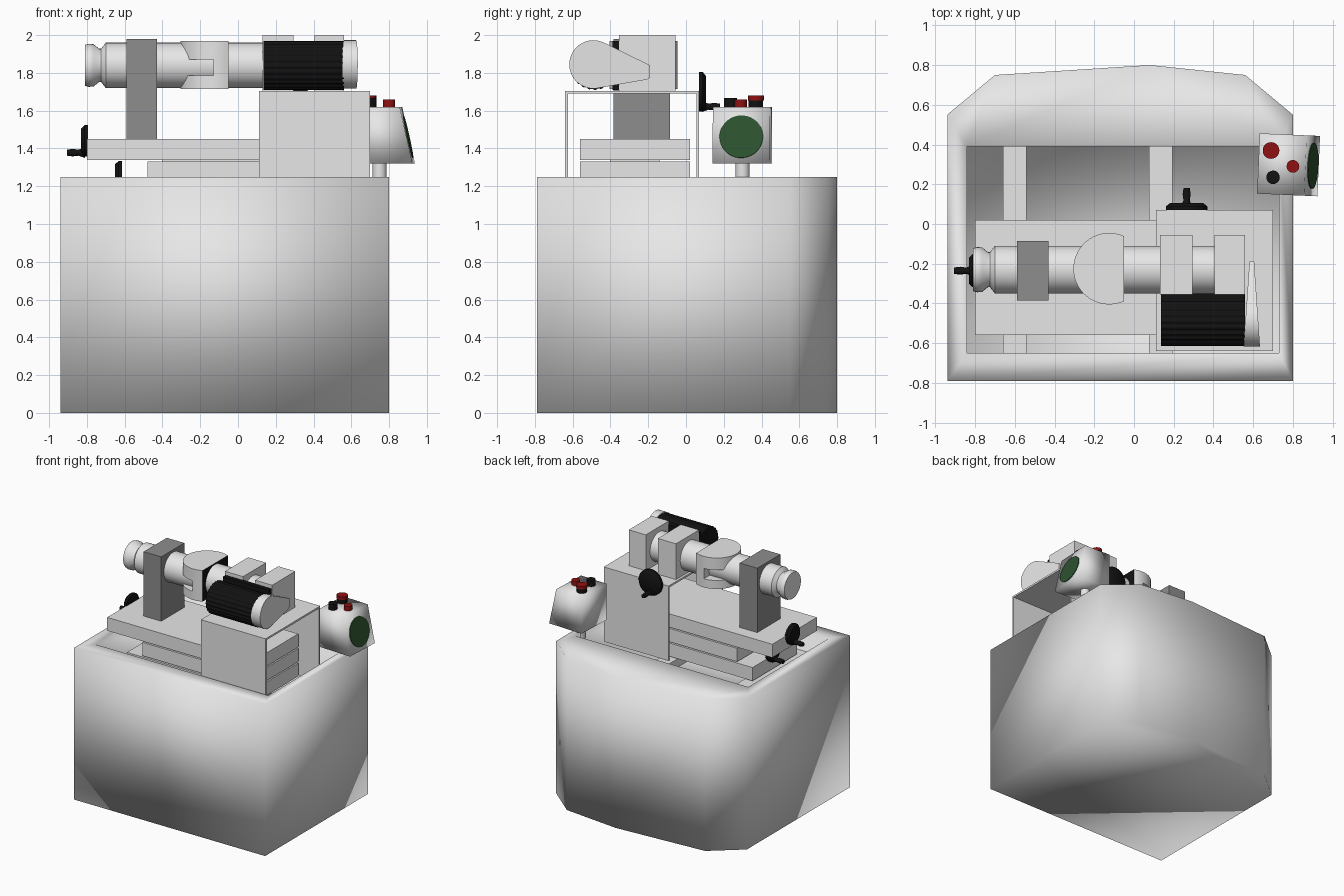
import bpy, bmesh, math
from mathutils import Vector, Matrix

cube = bpy.data.objects.get("Cube")
if cube:
    bpy.data.objects.remove(cube, do_unlink=True)


def material(name, rgb):
    m = bpy.data.materials.new(name)
    m.use_nodes = True
    m.diffuse_color = (*rgb, 1)
    node = next(n for n in m.node_tree.nodes if n.type == 'BSDF_PRINCIPLED')
    node.inputs["Base Color"].default_value = (*rgb, 1)
    return m


LIGHT = material("light grey", (0.8, 0.8, 0.8))
DARK = material("dark grey", (0.27, 0.27, 0.27))
BLACK = material("black", (0.006, 0.006, 0.006))
RED = material("red", (0.28, 0.006, 0.006))
GREEN = material("dark green", (0.026, 0.085, 0.028))


def finish(name, bm, mat, smooth=None):
    """Turn a bmesh into an object; smooth is an angle in degrees."""
    bmesh.ops.recalc_face_normals(bm, faces=bm.faces)
    mesh = bpy.data.meshes.new(name)
    bm.to_mesh(mesh)
    bm.free()
    mesh.materials.append(mat)
    ob = bpy.data.objects.new(name, mesh)
    bpy.context.collection.objects.link(ob)
    if smooth:
        bpy.ops.object.select_all(action='DESELECT')
        ob.select_set(True)
        bpy.context.view_layer.objects.active = ob
        bpy.ops.object.shade_smooth_by_angle(angle=math.radians(smooth))
    return ob


def box(name, xs, ys, zs, mat=LIGHT):
    bm = bmesh.new()
    bmesh.ops.create_cube(bm, size=1)
    for v in bm.verts:
        v.co = [(a + b) / 2 + c * (b - a) for (a, b), c in zip((xs, ys, zs), v.co)]
    return finish(name, bm, mat)


def loft(name, loops, mat, smooth=None):
    """Join equal closed loops of points and cap both ends."""
    bm = bmesh.new()
    rings = [[bm.verts.new(p) for p in loop] for loop in loops]
    for a, b in zip(rings, rings[1:]):
        for i in range(len(a)):
            j = (i + 1) % len(a)
            bm.faces.new((a[i], a[j], b[j], b[i]))
    bm.faces.new(rings[0])
    bm.faces.new(rings[-1])
    return finish(name, bm, mat, smooth)


def turned(name, origin, direction, profile, mat=LIGHT, sides=32):
    """Round part: profile is (distance along axis, radius)."""
    turn = Vector((0, 0, 1)).rotation_difference(Vector(direction)).to_matrix()
    angles = [math.tau * i / sides for i in range(sides)]
    loops = [[Vector(origin) + turn @ Vector((r * math.cos(a), r * math.sin(a), d))
              for a in angles] for d, r in profile]
    return loft(name, loops, mat, 40)


# Cabinet with a chamfered back and a sunken tray
outline = [(-.94, -.79), (.8, -.79), (.8, .55), (.56, .75), (.08, .8), (-.7, .75), (-.94, .55)]
tray = [(-.84, -.65), (.73, -.65), (.73, .39), (-.84, .39)]
TOP, FLOOR = 1.25, 1.02
bm = bmesh.new()
low, rim = [[bm.verts.new((x, y, z)) for x, y in outline] for z in (0, TOP)]
floor, lip = [[bm.verts.new((x, y, z)) for x, y in tray] for z in (FLOOR, TOP)]
for a, b in ((low, rim), (floor, lip)):
    for i in range(len(a)):
        j = (i + 1) % len(a)
        bm.faces.new((a[i], a[j], b[j], b[i]))
bm.faces.new(low)
bm.faces.new(floor)
for out, inn in (((0, 1), (1, 0)), ((1, 2), (2, 1)), ((2, 3), (2,)),
                 ((3, 4, 5), (3, 2)), ((5, 6), (3,)), ((6, 0), (0, 3))):
    bm.faces.new([rim[i] for i in out] + [lip[i] for i in inn])
finish("cabinet", bm, LIGHT, 180)

# Rails in the tray and the stacked slides
for name, x in (("left_rail", .075), ("right_rail", -.66)):
    box(name, (x, x + .12), (-.65, .39), (FLOOR, 1.09))
for name, x0, z in (("lower_slide", -.62, 1.10), ("middle_slide", -.48, 1.22), ("upper_slide", -.8, 1.34)):
    box(name, (x0, .535), (-.56, .02), (z, z + .11))
box("slide_core", (-.4, .45), (-.4, -.14), (1.09, 1.4))

# Bridge over the slides, open at both ends
bridge = [(-.64, 1.09), (-.64, 1.705), (.07, 1.705), (.07, 1.09),
          (.055, 1.09), (.055, 1.69), (-.625, 1.69), (-.625, 1.09)]
loft("bridge", [[(x, y, z) for y, z in bridge] for x in (.11, .70)], LIGHT)

# Workpiece spindle with its stands
turned("spindle", (0, -.23, 1.84), (1, 0, 0),
       [(-.81, .108), (-.79, .114), (-.765, .112), (-.735, .088), (-.725, .088), (-.70, .12), (.5, .12)])
box("tail_stand", (-.59, -.43), (-.385, -.085), (1.45, 1.98), DARK)
box("right_bearing", (.13, .295), (-.355, -.055), (1.705, 2.0))
box("left_bearing", (.405, .56), (-.355, -.055), (1.705, 2.0))

# Half-round chuck guard: full caps, and a shorter web that leaves a side slot
def half_round(name, x_min, zs):
    cx, cy, r, cut = -.125, -.225, .18, -.05
    a0 = math.acos((cut - cx) / r)
    pts = []
    for i in range(33):
        a = a0 + (math.tau - 2 * a0) * i / 32
        pts.append((max(cx + r * math.cos(a), x_min), cy + r * math.sin(a)))
    unique = [p for i, p in enumerate(pts) if i == 0 or p != pts[i - 1]]
    ob = loft(name, [[(x, y, z) for x, y in unique] for z in zs], LIGHT, 40)
    ob.data.materials.append(BLACK)
    for p in ob.data.polygons:
        if p.normal.x > .95 and p.center.x > cut - .01:
            p.material_index = 1


half_round("guard_bottom", -1, (1.715, 1.785))
half_round("guard_web", -.13, (1.785, 1.87))
half_round("guard_top", -1, (1.87, 1.97))

# Finned motor with its mount
fins = []
for i in range(96):
    a, r = math.tau * i / 96, .13 if i % 4 < 2 else .125
    fins.append((-.485 + r * math.cos(a), 1.84 + r * math.sin(a)))
loft("motor", [[(x, y, z) for y, z in fins] for x in (.135, .56)], BLACK)
box("motor_mount", (.135, .555), (-.39, -.35), (1.71, 1.97), BLACK)

# Belt cover, tapering to a thin tail
cover = []
for i in range(25):
    a = math.radians(65 + 220 * i / 24)
    cover.append((-.49 + .128 * math.cos(a), 1.845 + .128 * math.sin(a)))
cover += [(-.205, 1.765), (-.19, 1.775), (-.19, 1.84)]
loft("belt_cover", [[(.593 + s * (.012 - .068 * (y + .19)), y, z) for y, z in cover]
                    for s in (-1, 1)], LIGHT, 40)


# Hand wheels, each with a crank grip
def hand_wheel(name, centre, direction, radius):
    centre, d = Vector(centre), Vector(direction)
    turned(name, centre, d, [(0, radius), (.018, radius), (.035, radius * .8)], BLACK, 24)
    turned(name + "_grip", centre + Vector((0, 0, -.75 * radius)), d,
           [(.015, .028), (.05, .016), (.08, .02), (.11, .016)], BLACK, 12)


hand_wheel("upper_hand_wheel", (-.795, -.235, 1.44), (-1, 0, 0), .083)
hand_wheel("lower_hand_wheel", (-.615, -.235, 1.25), (-1, 0, 0), .083)
hand_wheel("back_hand_wheel", (.265, .07, 1.70), (0, 1, 0), .105)

# Control box on a short post, with a sloped face
turned("control_post", (.75, .3, 1.2), (0, 0, 1), [(0, .037), (.15, .037)], LIGHT, 20)
spin = Matrix.Rotation(math.radians(-2.5), 3, 'Z')
middle = Vector((.778, .298, 0))
HALF = .152


def place(x, y, z):
    return middle + spin @ Vector((x, y, z))


loft("control_box", [[place(x, y, z) for x, y in
                      ((-HALF, -HALF), (right, -HALF), (right, HALF), (-HALF, HALF))]
                     for z, right in ((1.32, HALF), (1.62, .085))], LIGHT, 180)
slope = spin @ Vector((.3, 0, .067)).normalized()
turned("control_screen", place(.1215, 0, 1.462) - slope * .004, slope, [(0, .115), (.008, .115)], GREEN, 40)

# Push buttons
turned("stop_base", (.69, .37, 1.615), (0, 0, 1), [(0, .038), (.04, .038)], BLACK, 20)
turned("stop_button", (.69, .37, 1.655), (0, 0, 1), [(0, .042), (.025, .042)], RED, 20)
turned("red_button", (.80, .29, 1.615), (0, 0, 1), [(0, .032), (.043, .032)], RED, 20)
turned("black_button", (.70, .235, 1.615), (0, 0, 1), [(0, .034), (.053, .034)], BLACK, 20)
